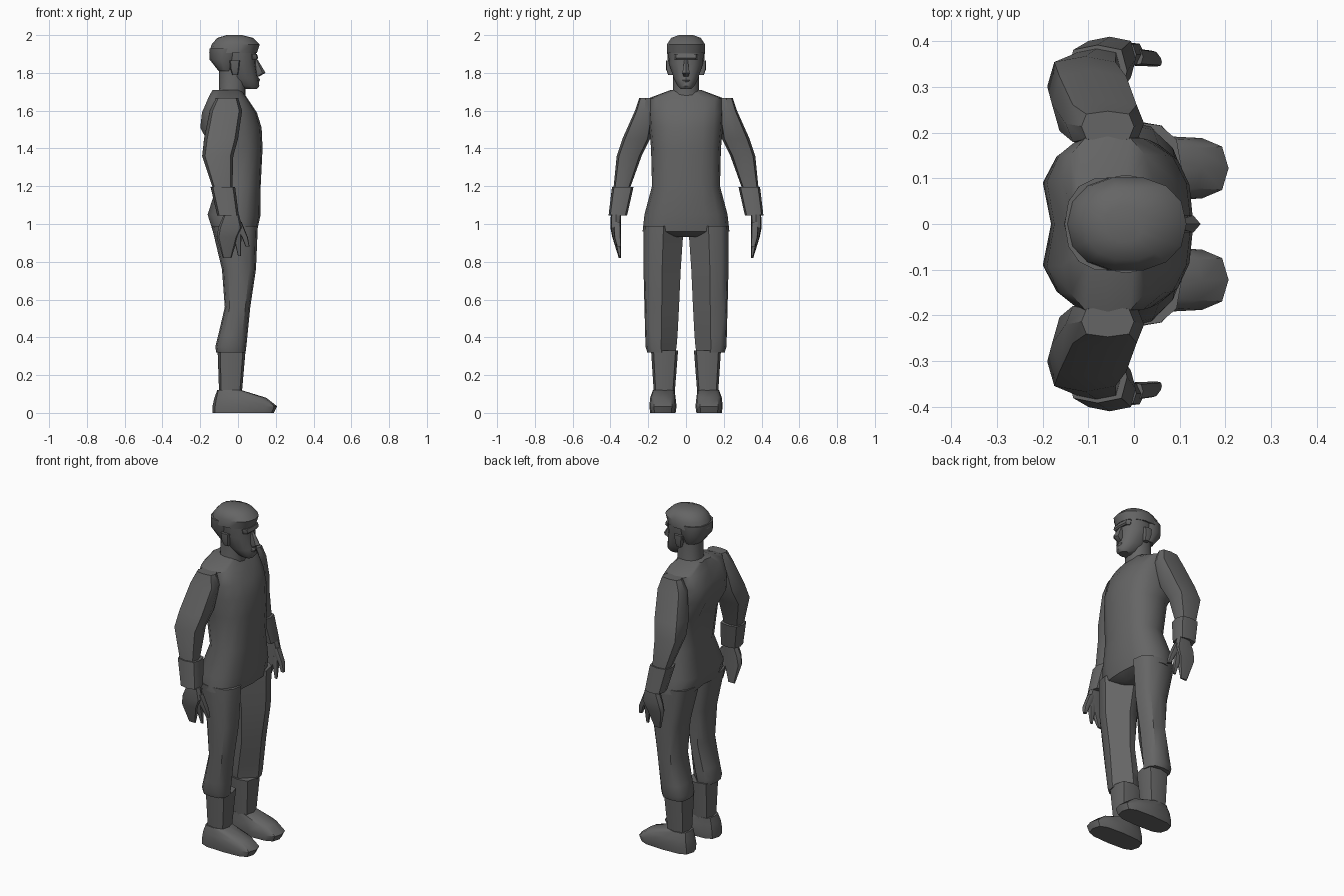
import bpy
import bmesh
from math import radians, cos, sin, pi, copysign

if "Cube" in bpy.data.objects:
    bpy.data.objects.remove(bpy.data.objects["Cube"], do_unlink=True)

grey = bpy.data.materials.new("dark_grey")
grey.use_nodes = True
colour = (0.13, 0.13, 0.13, 1)
grey.diffuse_color = colour
grey.node_tree.nodes["Principled BSDF"].inputs["Base Color"].default_value = colour


def oval(count, power=1.0):
    """Unit cross-section; a power below one makes it boxier."""
    points = []
    for i in range(count):
        c, s = cos(2 * pi * i / count), sin(2 * pi * i / count)
        points.append((copysign(abs(c) ** power, c), copysign(abs(s) ** power, s)))
    return points


def ring(z, back, front, outer, inner=None):
    """One horizontal section; without an inner limit it is centred."""
    if inner is None:
        inner = -outer
    return z, (back + front) / 2, (front - back) / 2, (outer + inner) / 2, (outer - inner) / 2


def loft(name, shape, rings, side=1):
    """Skin a stack of sections, cap both ends and shade smooth by angle."""
    bm = bmesh.new()
    loops = []
    for z, x, depth, y, width in rings:
        loops.append([bm.verts.new((x + u * depth, side * (y + v * width), z)) for u, v in shape])
    for low, high in zip(loops, loops[1:]):
        for i in range(len(shape)):
            bm.faces.new((low[i - 1], low[i], high[i], high[i - 1]))
    bm.faces.new(loops[0])
    bm.faces.new(loops[-1])
    bmesh.ops.recalc_face_normals(bm, faces=bm.faces)
    mesh = bpy.data.meshes.new(name)
    bm.to_mesh(mesh)
    bm.free()
    mesh.materials.append(grey)
    part = bpy.data.objects.new(name, mesh)
    bpy.context.collection.objects.link(part)
    bpy.ops.object.select_all(action="DESELECT")
    part.select_set(True)
    bpy.context.view_layer.objects.active = part
    bpy.ops.object.shade_smooth_by_angle(angle=radians(38))


# Cross-sections: the torso has a spine groove, the leg a cut inner front corner
ROUND = oval(14, 0.9)
BOXY = oval(8, 0.6)
HEXAGON = oval(6)
TORSO = [(-0.83 if u < -0.99 else u, v) for u, v in oval(16, 0.8)]
LEG = [(u, v) for u, v in oval(12, 0.7) if not (u > 0.1 and v < -0.1)]
SOLE = oval(12, 0.6)

# Torso with seat, waist, shoulder blades and sloping shoulders
loft("torso", TORSO, [
    ring(z=0.93, back=-0.06, front=0.05, outer=0.05),
    ring(z=0.96, back=-0.14, front=0.1, outer=0.23),
    ring(z=1.05, back=-0.17, front=0.12, outer=0.22),
    ring(z=1.2, back=-0.12, front=0.12, outer=0.18),
    ring(z=1.4, back=-0.15, front=0.13, outer=0.185),
    ring(z=1.51, back=-0.21, front=0.125, outer=0.195),
    ring(z=1.59, back=-0.2, front=0.1, outer=0.2),
    ring(z=1.665, back=-0.165, front=0.05, outer=0.2),
    ring(z=1.71, back=-0.14, front=0.02, outer=0.08),
])

# Neck and face
loft("neck", ROUND, [
    ring(z=1.66, back=-0.11, front=0.04, outer=0.08),
    ring(z=1.72, back=-0.1, front=0.04, outer=0.07),
    ring(z=1.82, back=-0.1, front=0.05, outer=0.07),
])
loft("face", ROUND, [
    ring(z=1.715, back=0.03, front=0.1, outer=0.03),
    ring(z=1.73, back=-0.01, front=0.113, outer=0.045),
    ring(z=1.77, back=-0.06, front=0.107, outer=0.066),
    ring(z=1.85, back=-0.1, front=0.095, outer=0.092),
    ring(z=1.93, back=-0.1, front=0.097, outer=0.096),
])
loft("nose", HEXAGON, [
    ring(z=1.78, back=0.08, front=0.11, outer=0.014),
    ring(z=1.8, back=0.08, front=0.146, outer=0.022),
    ring(z=1.87, back=0.08, front=0.104, outer=0.01),
])
loft("brow", BOXY, [
    ring(z=1.872, back=0.05, front=0.1, outer=0.06),
    ring(z=1.88, back=0.05, front=0.107, outer=0.064),
    ring(z=1.9, back=0.05, front=0.1, outer=0.066),
])
loft("lips", HEXAGON, [
    ring(z=1.75, back=0.08, front=0.11, outer=0.015),
    ring(z=1.763, back=0.08, front=0.117, outer=0.026),
    ring(z=1.776, back=0.08, front=0.11, outer=0.015),
])

# Hair: a cap above the forehead and a part that falls to the nape
loft("hair_back", ROUND, [
    ring(z=1.81, back=-0.103, front=-0.02, outer=0.07),
    ring(z=1.87, back=-0.15, front=0.01, outer=0.1),
    ring(z=1.93, back=-0.152, front=0.03, outer=0.103),
])
loft("hair_top", ROUND, [
    ring(z=1.905, back=-0.153, front=0.1, outer=0.104),
    ring(z=1.95, back=-0.14, front=0.115, outer=0.104),
    ring(z=1.985, back=-0.11, front=0.08, outer=0.08),
    ring(z=2, back=-0.06, front=0.02, outer=0.04),
])

for label, side in (("left", 1), ("right", -1)):
    loft(label + "_ear", BOXY, [
        ring(z=1.79, back=-0.03, front=0, outer=0.095, inner=0.07),
        ring(z=1.82, back=-0.04, front=0.005, outer=0.106, inner=0.07),
        ring(z=1.865, back=-0.045, front=0.01, outer=0.107, inner=0.08),
    ], side)

    # Arm and cuff
    loft(label + "_arm", BOXY, [
        ring(z=1.18, back=-0.13, front=-0.03, outer=0.385, inner=0.3),
        ring(z=1.36, back=-0.19, front=-0.025, outer=0.367, inner=0.235),
        ring(z=1.45, back=-0.18, front=0, outer=0.337, inner=0.19),
        ring(z=1.6, back=-0.15, front=0.022, outer=0.27, inner=0.17),
        ring(z=1.668, back=-0.115, front=0, outer=0.247, inner=0.18),
    ], side)
    loft(label + "_cuff", BOXY, [
        ring(z=1.045, back=-0.11, front=0.004, outer=0.41, inner=0.312),
        ring(z=1.195, back=-0.145, front=-0.015, outer=0.392, inner=0.278),
    ], side)

    # Hand with thumb and a separate finger
    loft(label + "_hand", BOXY, [
        ring(z=0.82, back=-0.08, front=-0.035, outer=0.356, inner=0.345),
        ring(z=0.93, back=-0.112, front=0, outer=0.39, inner=0.345),
        ring(z=0.98, back=-0.105, front=0.024, outer=0.4, inner=0.345),
        ring(z=1.05, back=-0.075, front=0.005, outer=0.398, inner=0.343),
    ], side)
    loft(label + "_thumb", BOXY, [
        ring(z=0.88, back=0.04, front=0.061, outer=0.365, inner=0.345),
        ring(z=0.93, back=0.02, front=0.052, outer=0.38, inner=0.345),
        ring(z=1.01, back=-0.03, front=0.02, outer=0.385, inner=0.347),
    ], side)
    loft(label + "_finger", BOXY, [
        ring(z=0.83, back=0, front=0.016, outer=0.356, inner=0.346),
        ring(z=0.96, back=-0.03, front=0.018, outer=0.385, inner=0.347),
    ], side)

    # Trouser leg, boot shaft and shoe
    loft(label + "_leg", LEG, [
        ring(z=0.32, back=-0.115, front=0.04, outer=0.205, inner=0.055),
        ring(z=0.35, back=-0.12, front=0.044, outer=0.214, inner=0.05),
        ring(z=0.41, back=-0.105, front=0.05, outer=0.216, inner=0.045),
        ring(z=0.56, back=-0.07, front=0.065, outer=0.22, inner=0.037),
        ring(z=0.76, back=-0.085, front=0.095, outer=0.225, inner=0.028),
        ring(z=0.99, back=-0.14, front=0.105, outer=0.226, inner=0.012),
    ], side)
    loft(label + "_boot", BOXY, [
        ring(z=0.1, back=-0.1, front=0.02, outer=0.17, inner=0.06),
        ring(z=0.33, back=-0.108, front=0.04, outer=0.185, inner=0.042),
    ], side)
    loft(label + "_shoe", SOLE, [
        ring(z=0, back=-0.135, front=0.19, outer=0.19, inner=0.055),
        ring(z=0.035, back=-0.135, front=0.207, outer=0.194, inner=0.05),
        ring(z=0.08, back=-0.125, front=0.15, outer=0.19, inner=0.055),
        ring(z=0.12, back=-0.11, front=0.02, outer=0.175, inner=0.06),
    ], side)
